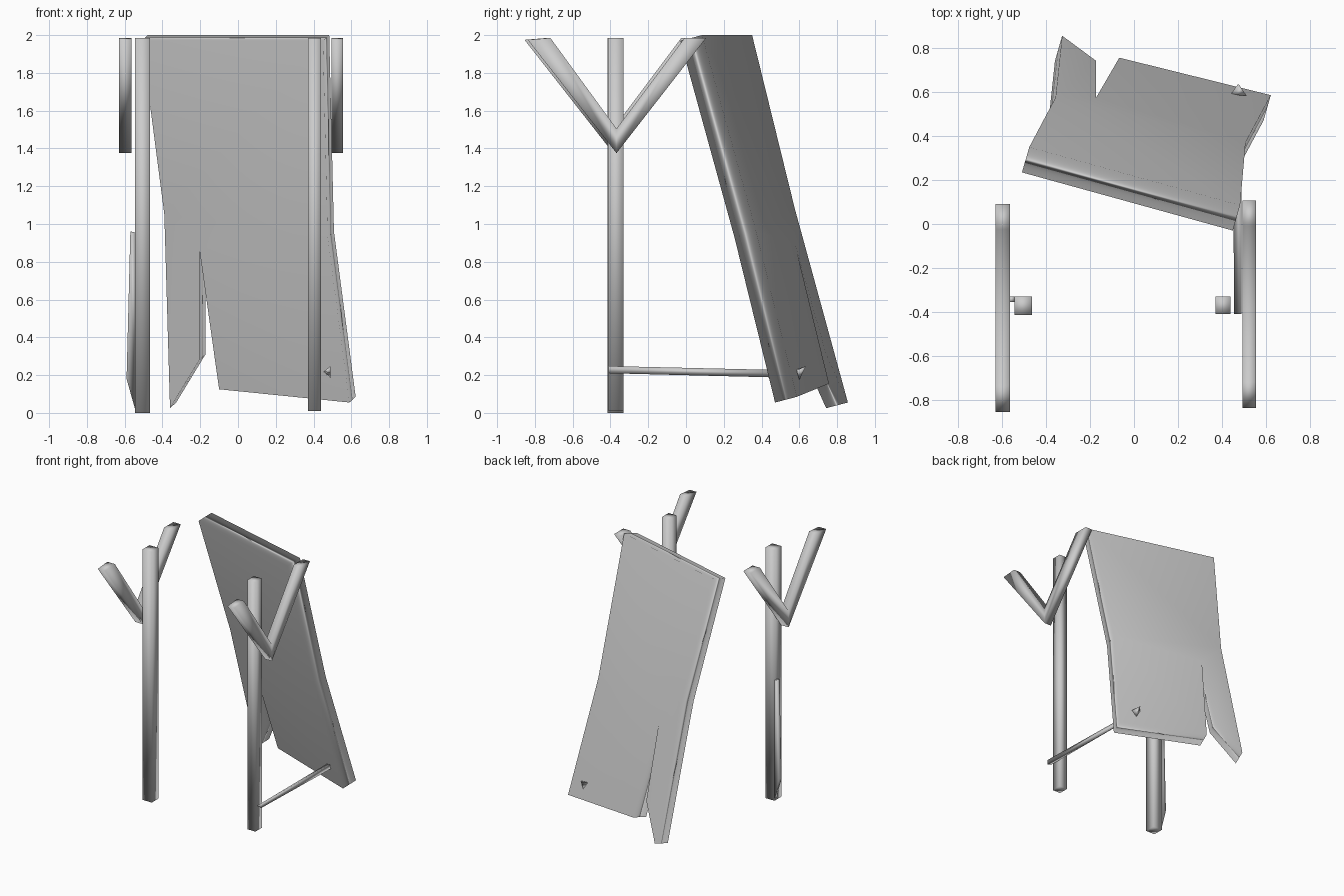
import bpy, bmesh
from mathutils import Vector

if "Cube" in bpy.data.objects:
    bpy.data.objects.remove(bpy.data.objects["Cube"])


def loft(name, ring_a, ring_b, weighted=False):
    """Closed solid between two matching rings of points."""
    bm = bmesh.new()
    a = [bm.verts.new(p) for p in ring_a]
    b = [bm.verts.new(p) for p in ring_b]
    n = len(a)
    bm.faces.new(a)
    bm.faces.new(b[::-1])
    for i in range(n):
        j = (i + 1) % n
        bm.faces.new((a[j], a[i], b[i], b[j]))
    bmesh.ops.recalc_face_normals(bm, faces=bm.faces)
    for f in bm.faces:
        f.smooth = True
    me = bpy.data.meshes.new(name)
    bm.to_mesh(me)
    bm.free()
    ob = bpy.data.objects.new(name, me)
    bpy.context.collection.objects.link(ob)
    if weighted:
        ob.modifiers.new("weighted_normals", 'WEIGHTED_NORMAL')
    return ob


def post(name, x0, x1, y0, y1, z0, z1):
    """Square upright post."""
    xy = [(x0, y0), (x1, y0), (x1, y1), (x0, y1)]
    return loft(name, [(x, y, z0) for x, y in xy], [(x, y, z1) for x, y in xy])


# Upright posts
post("left_post", -0.545, -0.465, -0.415, -0.33, 0.0, 1.985)
post("right_post", 0.37, 0.44, -0.41, -0.33, 0.01, 1.985)

# Forked V arms beside each post
fork = [(0, 1.375), (0.475, 1.985), (0.36, 1.985),
        (0, 1.505), (-0.35, 1.985), (-0.47, 1.975)]
for name, x0, x1, yc in (("left_fork", -0.63, -0.565, -0.385),
                         ("right_fork", 0.495, 0.555, -0.368)):
    loft(name, [(x0, yc + y, z) for y, z in fork],
         [(x1, yc + y, z) for y, z in fork])

# Leaning slab with a split lower corner: outline on its front plane
outline = [(-0.51, 1.97), (0.45, 1.97), (0.475, 0.93), (0.59, 0.055),
           (-0.10, 0.125), (-0.205, 0.87), (-0.205, 0.28),
           (-0.36, 0.025), (-0.39, 1.05)]
front = [Vector((x, 0.235 - 0.276 * (x + 0.51) - 0.282 * (z - 1.97), z))
         for x, z in outline]
thickness = Vector((0.033, 0.115, 0.03))
loft("leaning_slab", front, [p + thickness for p in front], weighted=True)

# Thin three-sided rod running through the slab
loft("cross_rod",
     [(0.455, -0.41, 0.22), (0.49, -0.41, 0.248), (0.49, -0.41, 0.21)],
     [(0.452, 0.58, 0.215), (0.49, 0.58, 0.225), (0.49, 0.58, 0.185)])

# Flared rod tip on the back of the slab
loft("rod_tip",
     [(0.436, 0.585, 0.23), (0.512, 0.585, 0.225), (0.48, 0.60, 0.175)],
     [(0.472, 0.635, 0.248), (0.478, 0.635, 0.248), (0.475, 0.63, 0.242)])

# Splinter on the outside of the left post
loft("post_splinter",
     [(-0.57, -0.355, 0.96), (-0.545, -0.355, 0.955),
      (-0.545, -0.355, 0.02), (-0.59, -0.355, 0.18)],
     [(-0.565, -0.33, 0.96), (-0.545, -0.33, 0.955),
      (-0.545, -0.33, 0.02), (-0.585, -0.33, 0.18)])
